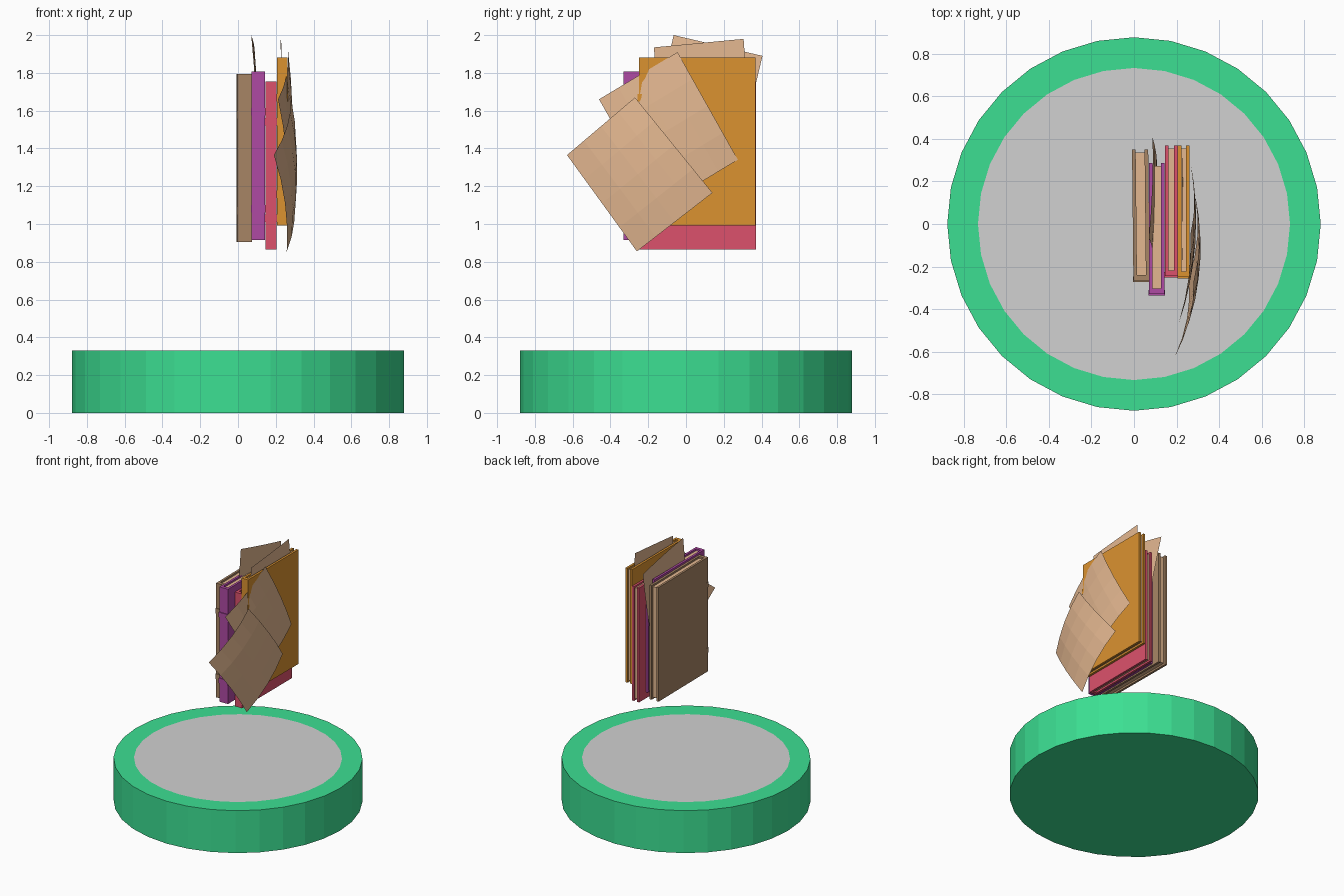
import bpy, bmesh, math
from mathutils import Vector, Matrix

if "Cube" in bpy.data.objects:
    bpy.data.objects.remove(bpy.data.objects["Cube"])


def material(name, rgb):
    m = bpy.data.materials.new(name)
    m.diffuse_color = (*rgb, 1)
    m.use_nodes = True
    m.node_tree.nodes["Principled BSDF"].inputs["Base Color"].default_value = m.diffuse_color
    return m


GREEN = material("green", (0.045, 0.74, 0.29))
GREY = material("light grey", (0.64, 0.64, 0.64))
BROWN = material("brown leather", (0.39, 0.235, 0.13))
PURPLE = material("purple leather", (0.43, 0.067, 0.37))
CRIMSON = material("crimson leather", (0.72, 0.083, 0.15))
ORANGE = material("orange leather", (0.71, 0.29, 0.03))
PAPER = material("paper", (0.77, 0.475, 0.28))


def finish(bm, name, *mats):
    me = bpy.data.meshes.new(name)
    bm.to_mesh(me)
    bm.free()
    for m in mats:
        me.materials.append(m)
    ob = bpy.data.objects.new(name, me)
    bpy.context.collection.objects.link(ob)
    return ob


def add_box(bm, lo, hi, mat=0):
    lo, hi = Vector(lo), Vector(hi)
    mtx = Matrix.Translation((lo + hi) / 2) @ Matrix.Diagonal((*(hi - lo), 1))
    verts = bmesh.ops.create_cube(bm, size=1, matrix=mtx)["verts"]
    for f in {f for v in verts for f in v.link_faces}:
        f.material_index = mat


# Round pedestal with a grey inset top
bm = bmesh.new()
R = 0.878
bmesh.ops.create_cone(bm, cap_ends=True, segments=32, radius1=R, radius2=R, depth=0.33,
                      matrix=Matrix.Translation((0, 0, 0.165)))
bm.normal_update()
top = max(bm.faces, key=lambda f: f.calc_center_median().z)
bmesh.ops.inset_region(bm, faces=[top], thickness=0.145 * math.cos(math.pi / 32))
top = next(f for f in bm.faces if len(f.verts) == 32 and f.calc_center_median().z > 0.3)
top.material_index = 1
finish(bm, "pedestal", GREEN, GREY)


def book(name, mat, x0, x1, y0, y1, z0, z1, turn=0):
    """U-shaped cover with raised spine bands and a recessed page block."""
    bm = bmesh.new()
    t, s = 0.017, 0.026                      # board and spine thickness
    cx, cy = (x0 + x1) / 2, (y0 + y1) / 2
    profile = [(x0, y0), (x1, y0), (x1, y1), (x1 - t, y1), (x1 - t, y0 + s),
               (x0 + t, y0 + s), (x0 + t, y1), (x0, y1)]
    face = bm.faces.new([bm.verts.new((x, y, z0)) for x, y in profile])
    ext = bmesh.ops.extrude_face_region(bm, geom=[face])["geom"]
    bmesh.ops.translate(bm, vec=(0, 0, z1 - z0),
                        verts=[g for g in ext if isinstance(g, bmesh.types.BMVert)])
    bmesh.ops.recalc_face_normals(bm, faces=bm.faces)
    # Spine bands
    for k in (0.163, 0.737):
        zb = z0 + k * (z1 - z0)
        add_box(bm, (x0 - 0.002, y0 - 0.006, zb), (x1 + 0.002, y0 + 0.02, zb + 0.04))
    # Pages
    add_box(bm, (x0 + t, y0 + s, z0 + 0.014), (x1 - t, y1 - 0.014, z1 - 0.014), 1)
    bmesh.ops.rotate(bm, verts=bm.verts, cent=(cx, cy, 0),
                     matrix=Matrix.Rotation(math.radians(turn), 3, 'Z'))
    finish(bm, name, mat, PAPER)


book("brown_book", BROWN, -0.006, 0.07, -0.266, 0.35, 0.905, 1.793, 0.6)
book("purple_book", PURPLE, 0.071, 0.144, -0.33, 0.287, 0.915, 1.808)
book("crimson_book", CRIMSON, 0.145, 0.205, -0.245, 0.37, 0.866, 1.755)
book("orange_book", ORANGE, 0.2055, 0.262, -0.25, 0.368, 0.992, 1.882)


def sheet(name, a, b, c, d, bulge, n=4):
    """Curled paper through four corners, bowed along x."""
    a, b, c, d = map(Vector, (a, b, c, d))
    bm = bmesh.new()
    grid = []
    for i in range(n + 1):
        for j in range(n + 1):
            u, v = i / n, j / n
            p = a.lerp(b, u).lerp(d.lerp(c, u), v)
            p.x += bulge * (1 - ((2 * u - 1) ** 2 + (2 * v - 1) ** 2) / 2)
            grid.append(bm.verts.new(p))
    for i in range(n):
        for j in range(n):
            k = i * (n + 1) + j
            bm.faces.new((grid[k], grid[k + 1], grid[k + n + 2], grid[k + n + 1]))
    bm.normal_update()
    for f in bm.faces:
        if f.normal.x < 0:
            f.normal_flip()
    finish(bm, name, PAPER)


# Loose sheets: two floating beside the stack, two sticking out of the books
sheet("side_sheet_lower", (0.19, -0.63, 1.365), (0.28, -0.27, 1.67),
      (0.287, 0.14, 1.165), (0.258, -0.26, 0.855), 0.05)
sheet("side_sheet_upper", (0.212, -0.46, 1.66), (0.266, -0.045, 1.91),
      (0.268, 0.275, 1.34), (0.264, -0.14, 1.09), 0.036)
sheet("top_sheet_back", (0.07, -0.065, 2.0), (0.088, 0.405, 1.89),
      (0.108, 0.255, 1.26), (0.105, -0.215, 1.37), 0.013)
sheet("top_sheet_front", (0.229, -0.17, 1.935), (0.225, 0.305, 1.98),
      (0.234, 0.35, 1.33), (0.234, -0.12, 1.285), 0.004)
